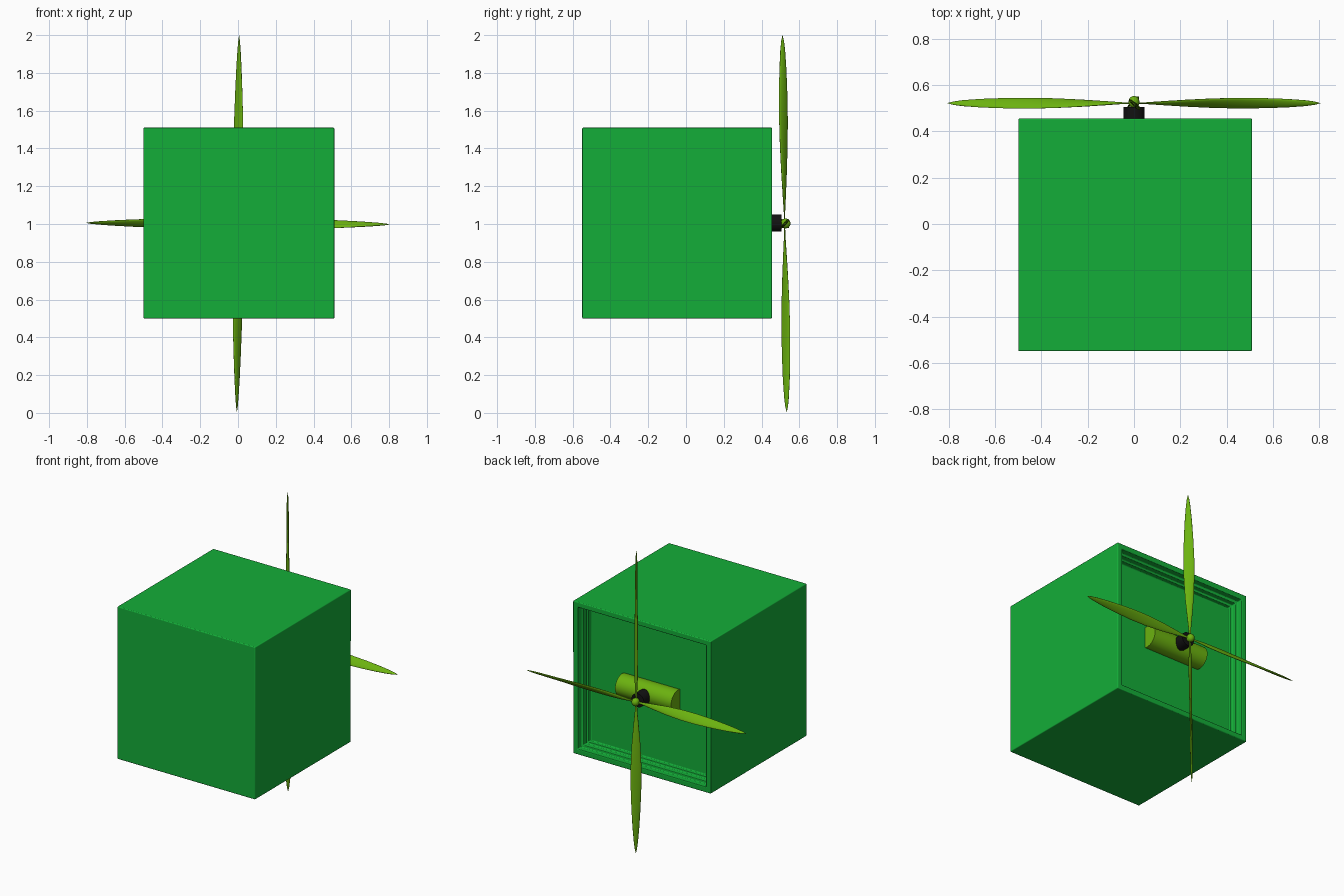
import bpy, bmesh, math
from mathutils import Matrix, Vector

if "Cube" in bpy.data.objects:
    bpy.data.objects.remove(bpy.data.objects["Cube"])


def material(name, rgb):
    m = bpy.data.materials.new(name)
    m.diffuse_color = (*rgb, 1)
    m.use_nodes = True
    m.node_tree.nodes["Principled BSDF"].inputs["Base Color"].default_value = m.diffuse_color
    return m


GREEN = material("green", (0.007, 0.42, 0.04))
LIME = material("lime", (0.15, 0.45, 0.005))
BLACK = material("black", (0.006, 0.006, 0.006))


def finish(name, bm, mat, angle=35):
    bmesh.ops.recalc_face_normals(bm, faces=bm.faces)
    me = bpy.data.meshes.new(name)
    bm.to_mesh(me)
    bm.free()
    me.materials.append(mat)
    ob = bpy.data.objects.new(name, me)
    bpy.context.collection.objects.link(ob)
    bpy.ops.object.select_all(action='DESELECT')
    bpy.context.view_layer.objects.active = ob
    ob.select_set(True)
    bpy.ops.object.shade_smooth_by_angle(angle=math.radians(angle))
    return ob


# housing: box with a stepped recess in its back face
bm = bmesh.new()
bmesh.ops.create_cube(bm, size=1, matrix=Matrix.Translation((0.005, -0.047, 1.005))
                      @ Matrix.Diagonal((1.01, 1.005, 1.01, 1)))
back = max(bm.faces, key=lambda f: f.calc_center_median().y)
for inset, depth in ((0.05, 0.04), (0.02, 0.035), (0.015, 0.03)):
    bmesh.ops.inset_region(bm, faces=[back], thickness=inset)
    ext = bmesh.ops.extrude_discrete_faces(bm, faces=[back])
    back = ext["faces"][0]
    bmesh.ops.translate(bm, verts=back.verts, vec=(0, -depth, 0))
housing = finish("housing", bm, GREEN)
bev = housing.modifiers.new("rounded_edges", 'BEVEL')
bev.width = 0.012
bev.segments = 3
bev.limit_method = 'ANGLE'


def cylinder(name, mat, radius, length, centre, rot):
    bm = bmesh.new()
    bmesh.ops.create_cone(bm, cap_ends=True, segments=32, radius1=radius, radius2=radius,
                          depth=length, matrix=Matrix.Translation(centre) @ rot)
    return finish(name, bm, mat)


# motor drum half sunk in the recess floor, and the shaft holding the propeller
cylinder("motor", LIME, 0.072, 0.41, (0.003, 0.373, 1.005), Matrix.Rotation(math.pi / 2, 4, 'Y'))
cylinder("shaft", BLACK, 0.045, 0.085, (0, 0.463, 1.005), Matrix.Rotation(math.pi / 2, 4, 'X'))

# one blade profile: radius, chord, twist from the propeller plane in degrees
PROFILE = [(0.0, 0.012, 5), (0.06, 0.016, 15), (0.15, 0.032, 24), (0.28, 0.052, 33),
           (0.42, 0.064, 39), (0.55, 0.066, 44), (0.7, 0.057, 50), (0.82, 0.045, 55),
           (0.92, 0.029, 61), (0.97, 0.016, 65), (1.0, 0.001, 68)]


def blade(name, turn, length):
    bm = bmesh.new()
    rings = []
    for r, chord, twist in PROFILE:
        t = math.radians(twist)
        thick = min(0.014, chord * 0.4)
        ring = []
        for i in range(16):
            a = math.tau * i / 16
            u, v = chord / 2 * math.cos(a), thick / 2 * math.sin(a)
            p = Vector((u * math.cos(t) + v * math.sin(t),
                        -u * math.sin(t) + v * math.cos(t), r * length))
            p = Matrix.Rotation(turn, 3, 'Y') @ p
            # the whole propeller leans slightly
            p += Vector((0.006 * p.z, 0.522 - 0.011 * p.z, 1.002 - 0.005 * p.x))
            ring.append(bm.verts.new(p))
        rings.append(ring)
    for lo, hi in zip(rings, rings[1:]):
        for i in range(16):
            j = (i + 1) % 16
            bm.faces.new((lo[i], lo[j], hi[j], hi[i]))
    bm.faces.new(rings[0])
    bm.faces.new(rings[-1])
    return finish(name, bm, LIME, 60)


for k, (side, length) in enumerate((("top", 0.998), ("right", 0.805), ("bottom", 0.998), ("left", 0.805))):
    blade("blade_" + side, k * math.pi / 2, length)

# small boss where the blades meet
bm = bmesh.new()
bmesh.ops.create_uvsphere(bm, u_segments=16, v_segments=10, radius=0.024,
                          matrix=Matrix.Translation((0, 0.527, 1.003)) @ Matrix.Diagonal((1, 1.1, 1.1, 1)))
finish("propeller_boss", bm, LIME, 60)
